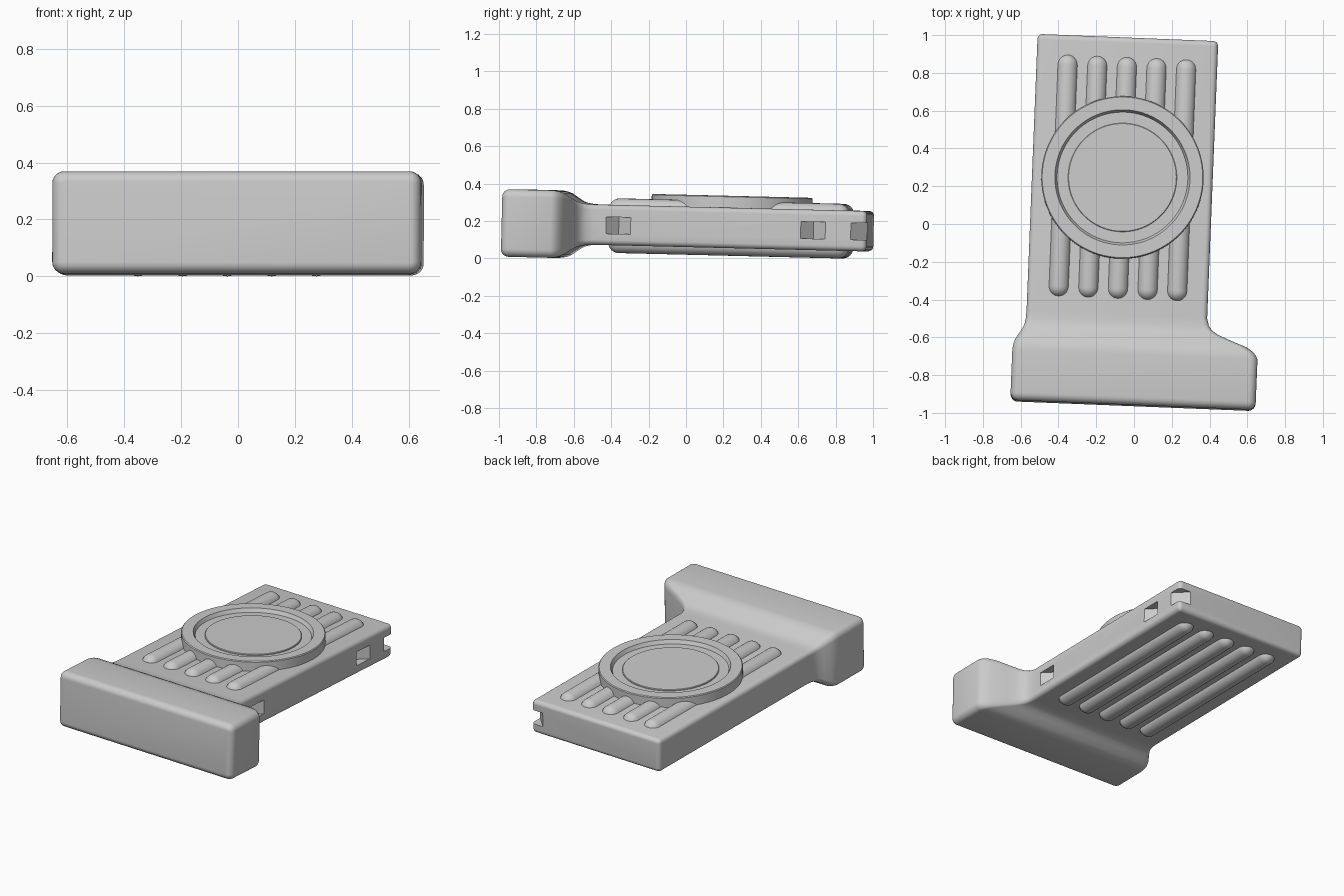
import bpy, bmesh
from math import sin, cos, pi, radians
from mathutils import Matrix

cube = bpy.data.objects.get("Cube")
if cube:
    bpy.data.objects.remove(cube)

# The whole model sits slightly turned and tilted
POSE = Matrix.Rotation(radians(-2.3), 4, 'Z') @ Matrix.Rotation(radians(-1.4), 4, 'X')

grey = bpy.data.materials.new("light_grey")
grey.use_nodes = True
colour = (0.6, 0.6, 0.6, 1)
grey.diffuse_color = colour
grey.node_tree.nodes["Principled BSDF"].inputs["Base Color"].default_value = colour


def finish(name, bm):
    bmesh.ops.recalc_face_normals(bm, faces=bm.faces)
    bm.transform(POSE)
    mesh = bpy.data.meshes.new(name)
    bm.to_mesh(mesh)
    bm.free()
    mesh.materials.append(grey)
    obj = bpy.data.objects.new(name, mesh)
    bpy.context.collection.objects.link(obj)
    return obj


def smooth(obj, angle=35):
    bpy.ops.object.select_all(action='DESELECT')
    obj.select_set(True)
    bpy.context.view_layer.objects.active = obj
    bpy.ops.object.shade_smooth_by_angle(angle=radians(angle))


def loft(bm, rings):
    loops = [[bm.verts.new(p) for p in ring] for ring in rings]
    for a, b in zip(loops, loops[1:]):
        for i in range(len(a)):
            j = (i + 1) % len(a)
            bm.faces.new((a[i], a[j], b[j], b[i]))
    bm.faces.new(loops[0])
    bm.faces.new(loops[-1])


def rounded_section(y, x0, x1, z0, z1, r, steps=6):
    corners = [(x1 - r, z1 - r), (x0 + r, z1 - r), (x0 + r, z0 + r), (x1 - r, z0 + r)]
    points = []
    for k, (cx, cz) in enumerate(corners):
        for s in range(steps + 1):
            a = (k + s / steps) * pi / 2
            points.append((cx + r * cos(a), y, cz + r * sin(a)))
    return points


# Body: wide head blending into a flat plate
HEAD = (-0.617, 0.682, -0.014, 0.347, 0.042)
PLATE = (-0.55, 0.407, 0.061, 0.277, 0.028)
BLEND = [(-0.70, 0), (-0.68, 0.03), (-0.66, 0.09), (-0.636, 0.22), (-0.60, 0.56),
         (-0.575, 0.78), (-0.555, 0.89), (-0.53, 0.96), (-0.49, 1)]


def end_cap(y, direction, dims, steps=6):
    x0, x1, z0, z1, r = dims
    rings = []
    for s in range(steps + 1):
        a = s / steps * pi / 2
        d = r * 0.9 * (1 - sin(a))
        rings.append(rounded_section(y + direction * r * (1 - cos(a)),
                                     x0 + d, x1 - d, z0 + d, z1 - d, r - d))
    return rings


rings = end_cap(-0.965, 1, HEAD)
for y, t in BLEND:
    rings.append(rounded_section(y, *[h + (p - h) * t for h, p in zip(HEAD, PLATE)]))
rings += reversed(end_cap(0.979, -1, PLATE))
bm = bmesh.new()
loft(bm, rings)
body = finish("body", bm)

# V-shaped notches along one side and across the rear corner
bm = bmesh.new()
for x, y, half in [(0.407, -0.35, 0.066), (0.407, 0.692, 0.066), (0.407, 0.979, 0.085)]:
    outline = [(half, 0), (0, half), (-half, 0), (0, -half)]
    loft(bm, [[(x + dx, y + dy, z) for dx, dy in outline] for z in (0.122, 0.212)])
cutter = finish("notch_cutter", bm)
cutter.hide_render = True
cut = body.modifiers.new("notches", 'BOOLEAN')
cut.operation = 'DIFFERENCE'
cut.solver = 'EXACT'
cut.object = cutter
bpy.context.view_layer.objects.active = body
bpy.ops.object.modifier_apply(modifier=cut.name)
bpy.data.objects.remove(cutter)
smooth(body)


# Rounded grip ribs, five on each broad face
def rib(name, x, z, r=0.056, y0=-0.408, y1=0.878):
    bm = bmesh.new()
    bmesh.ops.create_uvsphere(bm, u_segments=24, v_segments=12, radius=r,
                              matrix=Matrix.Rotation(pi / 2, 4, 'X'))
    middle = [e for e in bm.edges if all(abs(v.co.y) < 1e-5 for v in e.verts)]
    bmesh.ops.split_edges(bm, edges=middle)
    for v in bm.verts:
        front = sum(f.calc_center_median().y for f in v.link_faces) < 0
        v.co.y += y0 + r if front else y1 - r
    rims = [e for e in bm.edges if e.is_boundary]
    bmesh.ops.bridge_loops(bm, edges=rims)
    bmesh.ops.translate(bm, verts=bm.verts, vec=(x, 0, z))
    smooth(finish(name, bm))


for i in range(5):
    x = -0.071 + (i - 2) * 0.157
    rib(f"top_rib_{i + 1}", x, 0.256)
    rib(f"bottom_rib_{i + 1}", x, 0.076)


# Raised round bezel with a recessed floor and a central disc
def turned(name, profile, segments=96):
    bm = bmesh.new()
    loft(bm, [[(-0.071 + r * cos(2 * pi * i / segments),
                0.236 + r * sin(2 * pi * i / segments), z)
               for i in range(segments)] for r, z in profile])
    smooth(finish(name, bm), 30)


turned("bezel", [(0.43, 0.25), (0.43, 0.335), (0.425, 0.34), (0.358, 0.34),
                 (0.346, 0.316), (0.29, 0.316)])
turned("center_disc", [(0.288, 0.25), (0.288, 0.321), (0.285, 0.324)])
